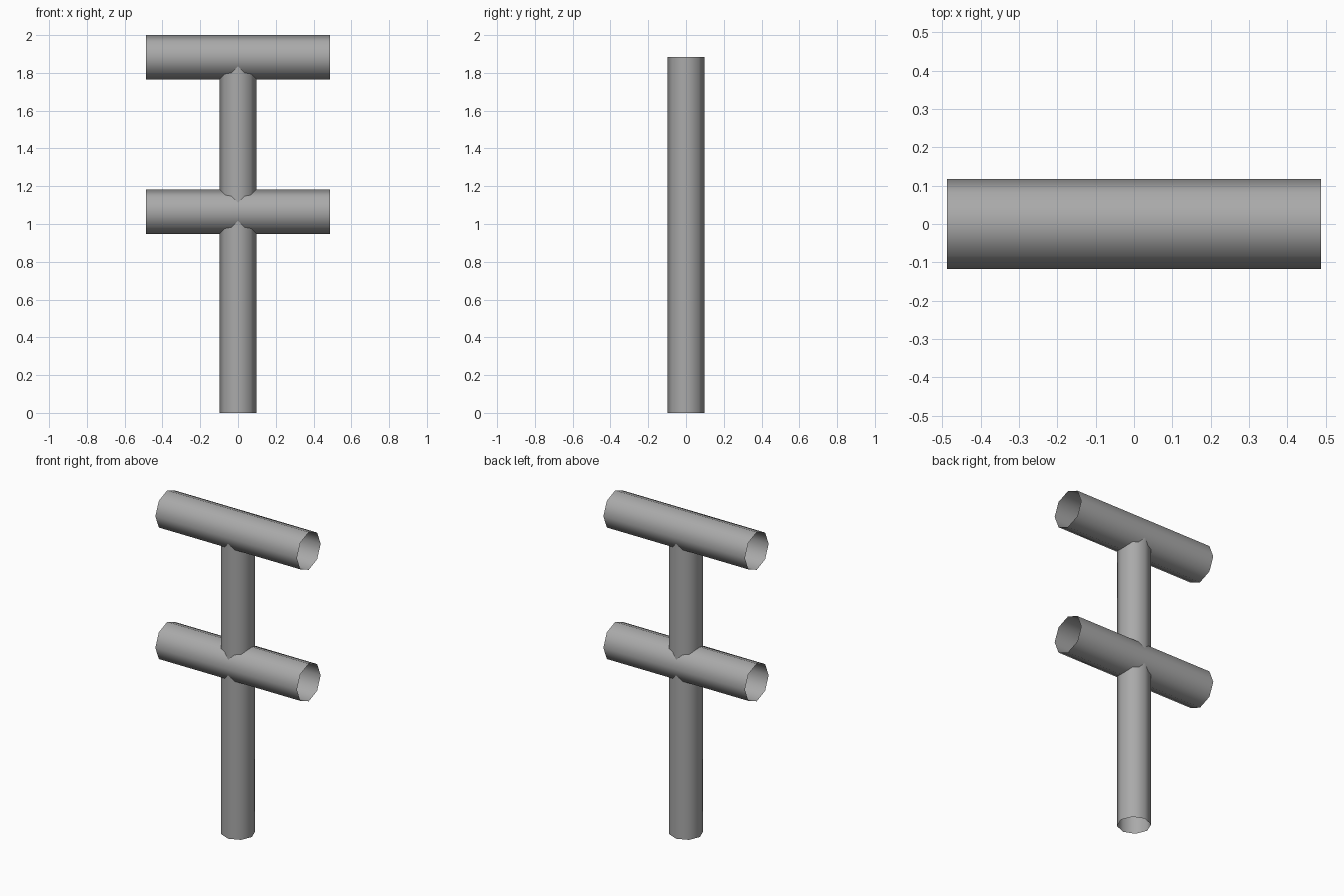
import bpy
import math
from mathutils import Matrix

cube = bpy.data.objects.get("Cube")
if cube:
    bpy.data.objects.remove(cube, do_unlink=True)

GREY = (0.4, 0.4, 0.4, 1.0)
SIDES = 8

mat = bpy.data.materials.new("plain grey")
mat.use_nodes = True
mat.diffuse_color = GREY
mat.node_tree.nodes["Principled BSDF"].inputs["Base Color"].default_value = GREY


def tube(name, radius, length, centre_z, along_x=False):
    """Open-ended eight-sided pipe with a corner on each axis."""
    bpy.ops.mesh.primitive_cylinder_add(
        vertices=SIDES, radius=radius, depth=length,
        end_fill_type='NOTHING', location=(0, 0, centre_z))
    obj = bpy.context.object
    obj.name = name
    if along_x:
        obj.data.transform(Matrix.Rotation(math.pi / 2, 4, 'Y'))
    obj.data.materials.append(mat)
    bpy.ops.object.shade_smooth()
    return obj


# Upright pole, ending inside the top bar
POLE_TOP = 1.883
tube("upright_pole", 0.097, POLE_TOP, POLE_TOP / 2)

# Two matching crossbars
for name, z in (("top_crossbar", POLE_TOP), ("middle_crossbar", 1.065)):
    tube(name, 0.117, 0.974, z, along_x=True)
